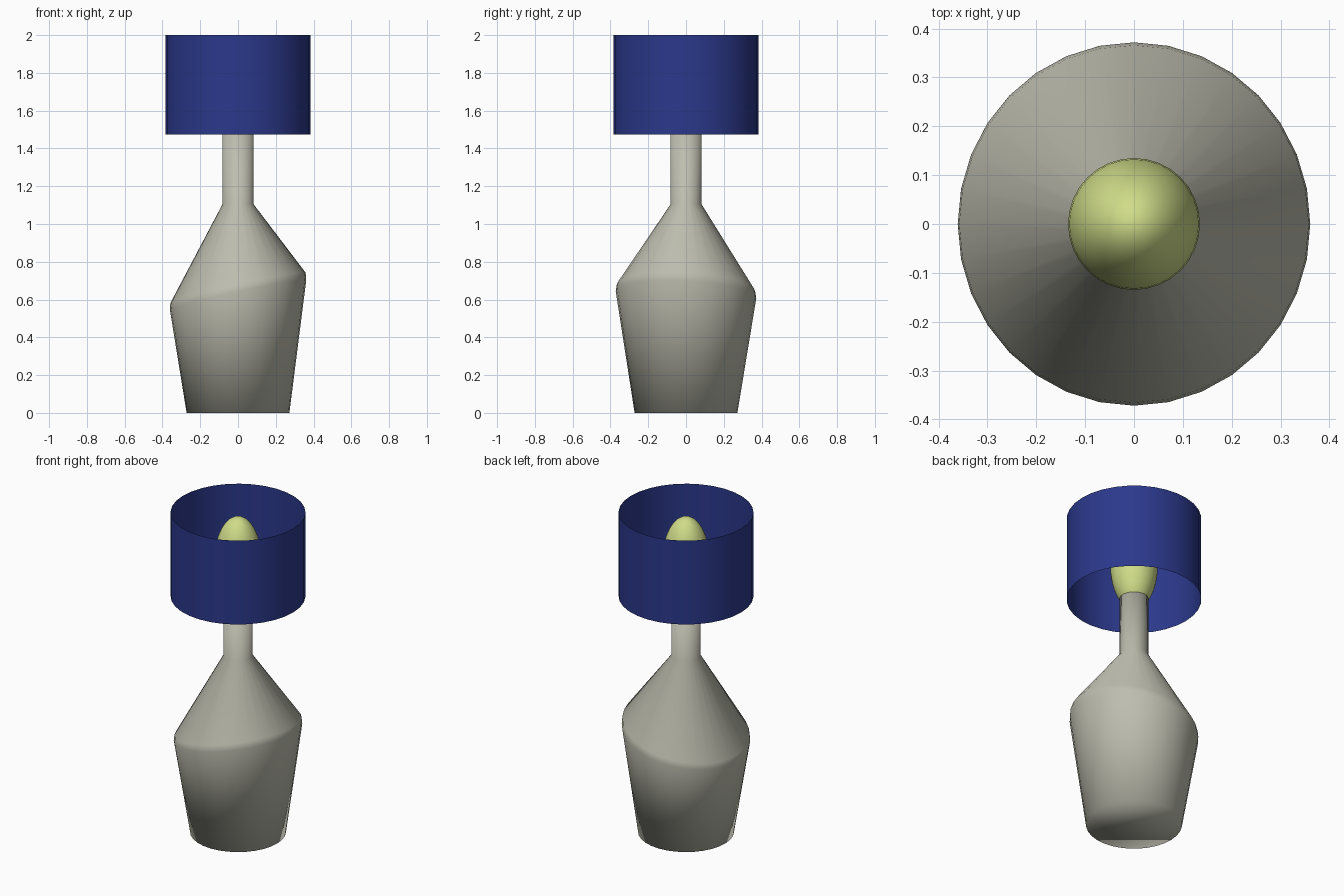
import bpy, bmesh
from math import sin, cos, pi

if "Cube" in bpy.data.objects:
    bpy.data.objects.remove(bpy.data.objects["Cube"])

SIDES = 32


def paint(obj, name, color):
    mat = bpy.data.materials.new(name)
    mat.diffuse_color = (*color, 1)
    mat.use_nodes = True
    mat.node_tree.nodes["Principled BSDF"].inputs["Base Color"].default_value = mat.diffuse_color
    obj.data.materials.append(mat)


def lathe(name, rings, cap):
    """Loft rings of (radius_x, radius_y, z, slope_x, slope_y)."""
    bm = bmesh.new()
    loops = []
    for rx, ry, z, sx, sy in rings:
        loop = []
        for i in range(SIDES):
            x, y = rx * cos(2 * pi * i / SIDES), ry * sin(2 * pi * i / SIDES)
            loop.append(bm.verts.new((x, y, z + sx * x + sy * y)))
        loops.append(loop)
    for a, b in zip(loops, loops[1:]):
        for i in range(SIDES):
            j = (i + 1) % SIDES
            bm.faces.new((a[i], a[j], b[j], b[i]))
    if cap:
        bm.faces.new(loops[0][::-1])
        bm.faces.new(loops[-1])
    for f in bm.faces:
        f.smooth = True
    mesh = bpy.data.meshes.new(name)
    bm.to_mesh(mesh)
    bm.free()
    obj = bpy.data.objects.new(name, mesh)
    bpy.context.collection.objects.link(obj)
    return obj


# Base: flared foot, slanted soft shoulder, cone and neck
base = lathe("lamp_base", [
    (0.272, 0.272, 0.0, 0, 0),
    (0.361, 0.372, 0.625, 0.21, -0.05),
    (0.358, 0.366, 0.662, 0.225, -0.05),
    (0.082, 0.082, 1.105, 0, 0),
    (0.082, 0.082, 1.478, 0, 0),
], cap=True)
paint(base, "stone", (0.51, 0.51, 0.43))

# Shade: thin open drum
shade = lathe("lamp_shade", [
    (0.3825, 0.3825, 1.475, 0, 0),
    (0.3825, 0.3825, 2.0, 0, 0),
], cap=False)
paint(shade, "blue_fabric", (0.024, 0.04, 0.26))

# Bulb: stretched sphere seated in the neck
bpy.ops.mesh.primitive_uv_sphere_add(segments=SIDES, ring_count=16, radius=1,
                                     location=(0, 0, 1.695))
bulb = bpy.context.object
bulb.name = "bulb"
bulb.scale = (0.135, 0.135, 0.275)
bpy.ops.object.transform_apply(location=False, rotation=False, scale=True)
bpy.ops.object.shade_smooth()
paint(bulb, "yellow_glass", (0.63, 0.72, 0.25))
